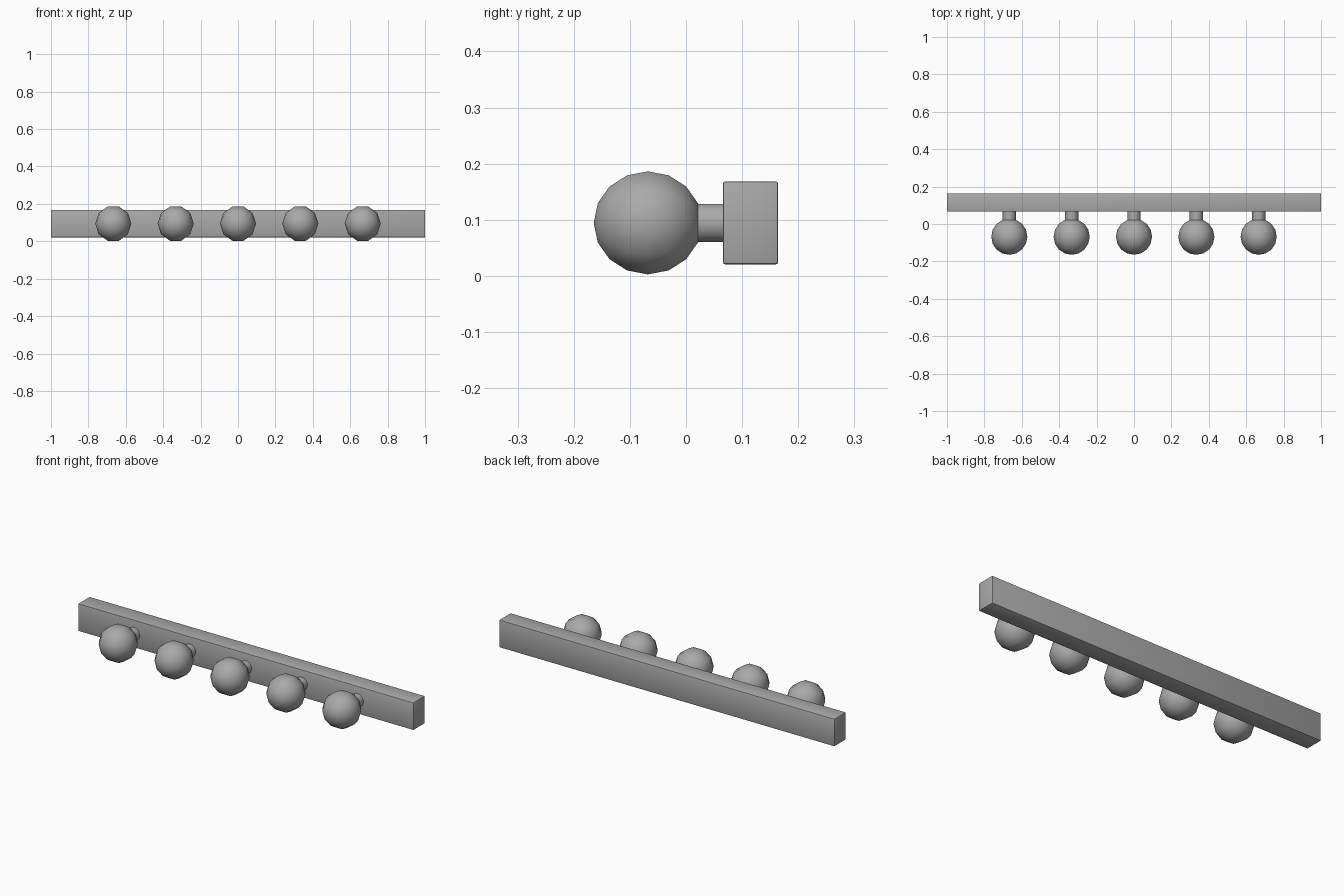
import bpy, bmesh
from math import sin, cos, pi, radians

cube = bpy.data.objects.get("Cube")
if cube:
    bpy.data.objects.remove(cube, do_unlink=True)

grey = bpy.data.materials.new("plain grey")
grey.use_nodes = True
colour = (0.4, 0.4, 0.4, 1)
grey.diffuse_color = colour
grey.node_tree.nodes["Principled BSDF"].inputs["Base Color"].default_value = colour

SIDES, RINGS = 10, 8
BULB_R, BULB_Y, MID_Z = 0.0965, -0.068, 0.0945


def finish(name, bm, angle):
    bmesh.ops.recalc_face_normals(bm, faces=bm.faces)
    mesh = bpy.data.meshes.new(name)
    bm.to_mesh(mesh)
    bm.free()
    mesh.materials.append(grey)
    obj = bpy.data.objects.new(name, mesh)
    bpy.context.collection.objects.link(obj)
    bpy.ops.object.select_all(action="DESELECT")
    obj.select_set(True)
    bpy.context.view_layer.objects.active = obj
    bpy.ops.object.shade_smooth_by_angle(angle=radians(angle))
    return obj


def lathe(name, profile, x, angle):
    """Turn (radius, y) points around a line running front to back."""
    bm = bmesh.new()
    rings = []
    for r, y in profile:
        count = SIDES if r > 0 else 1
        rings.append([bm.verts.new((x + r * cos(2 * pi * i / SIDES), y,
                                    MID_Z + r * sin(2 * pi * i / SIDES)))
                      for i in range(count)])
    for a, b in zip(rings, rings[1:]):
        for i in range(SIDES):
            j = (i + 1) % SIDES
            loop = [a[i % len(a)], a[j % len(a)], b[j % len(b)], b[i % len(b)]]
            bm.faces.new(list(dict.fromkeys(loop)))
    return finish(name, bm, angle)


# Wall bar with fine bevelled edges
bm = bmesh.new()
bmesh.ops.create_cube(bm, size=1)
bmesh.ops.scale(bm, vec=(2, 0.098, 0.148), verts=bm.verts)
bmesh.ops.translate(bm, vec=(0, 0.115, MID_Z), verts=bm.verts)
bmesh.ops.bevel(bm, geom=bm.edges[:], offset=0.004, segments=2,
                profile=0.5, affect="EDGES")
finish("wall_bar", bm, 30)

# Five globe bulbs on short stems
globe = [(BULB_R * sin(pi * k / RINGS), BULB_Y - BULB_R * cos(pi * k / RINGS))
         for k in range(RINGS)]
globe[0] = (0, BULB_Y - BULB_R)
stem = [(0.0358, 0.015), (0.0358, 0.07)]
for n in range(5):
    x = (n - 2) / 3
    lathe(f"globe_bulb_{n + 1}", globe + [(0, BULB_Y + BULB_R)], x, 50)
    lathe(f"bulb_stem_{n + 1}", stem, x, 50)
